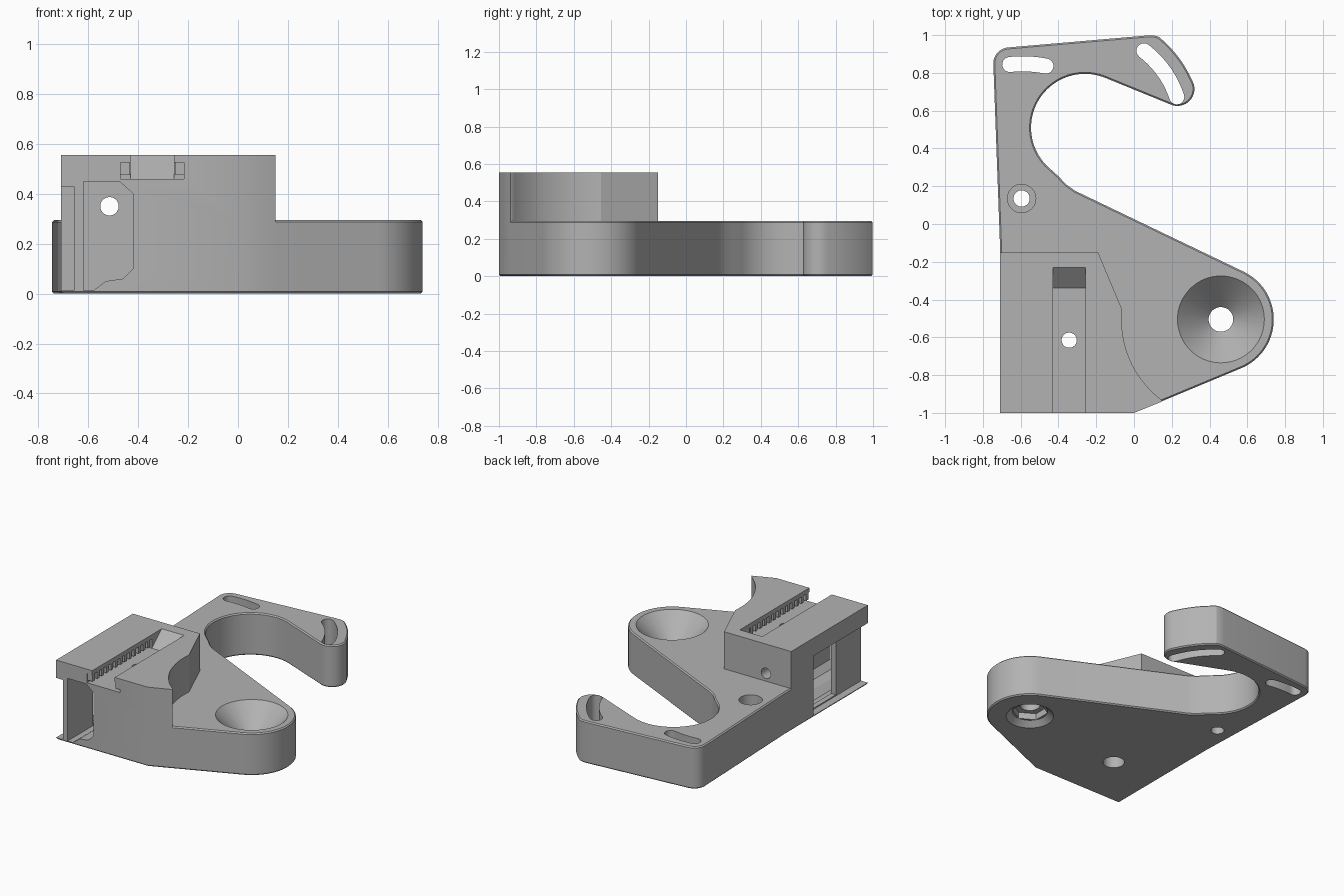
import bpy, bmesh, math
from mathutils import Vector

old = bpy.data.objects.get("Cube")
if old:
    bpy.data.objects.remove(old, do_unlink=True)

grey = bpy.data.materials.new("plain_grey")
grey.use_nodes = True
COLOUR = (0.45, 0.45, 0.45, 1)
grey.diffuse_color = COLOUR
grey.node_tree.nodes["Principled BSDF"].inputs["Base Color"].default_value = COLOUR

BASE_TOP, BLOCK_TOP, LOW, HIGH = 0.295, 0.555, -0.1, 0.8


def arc(cx, cy, r, a0, a1, n=24):
    angles = [math.radians(a0 + (a1 - a0) * i / n) for i in range(n + 1)]
    return [(cx + r * math.cos(a), cy + r * math.sin(a)) for a in angles]


def slot(cx, cy, r, a0, a1, half):
    """Curved slot outline with round ends."""
    (ex, ey), (sx, sy) = arc(cx, cy, r, a1, a0, 1)
    return (arc(cx, cy, r + half, a0, a1, 10) + arc(ex, ey, half, a1, a1 + 180, 10)[1:-1]
            + arc(cx, cy, r - half, a1, a0, 10) + arc(sx, sy, half, a0 + 180, a0 + 360, 10)[1:-1])


def rect(u0, v0, u1, v1):
    return [(u0, v0), (u1, v0), (u1, v1), (u0, v1)]


def to_object(name, bm):
    bmesh.ops.recalc_face_normals(bm, faces=bm.faces)
    mesh = bpy.data.meshes.new(name)
    bm.to_mesh(mesh)
    bm.free()
    mesh.materials.append(grey)
    ob = bpy.data.objects.new(name, mesh)
    bpy.context.collection.objects.link(ob)
    return ob


def prism(name, pts, lo, hi, axis="z"):
    """Extrude an outline from lo to hi along an axis."""
    place = {"x": lambda u, v: (lo, u, v), "y": lambda u, v: (u, lo, v),
             "z": lambda u, v: (u, v, lo)}[axis]
    bm = bmesh.new()
    face = bm.faces.new([bm.verts.new(place(u, v)) for u, v in pts])
    grown = bmesh.ops.extrude_face_region(bm, geom=[face])["geom"]
    step = Vector([(hi - lo) * (axis == a) for a in "xyz"])
    bmesh.ops.translate(bm, vec=step, verts=[g for g in grown if isinstance(g, bmesh.types.BMVert)])
    return to_object(name, bm)


def cone(name, x, y, z0, z1, r0, r1, sides=48):
    bm = bmesh.new()
    bmesh.ops.create_cone(bm, cap_ends=True, segments=sides, radius1=r0, radius2=r1, depth=z1 - z0)
    bmesh.ops.translate(bm, vec=(x, y, (z0 + z1) / 2), verts=bm.verts)
    return to_object(name, bm)


def apply(ob, kind, **settings):
    mod = ob.modifiers.new(kind, kind)
    for key, value in settings.items():
        setattr(mod, key, value)
    bpy.context.view_layer.objects.active = ob
    bpy.ops.object.modifier_apply(modifier=mod.name)


def combine(ob, tool, operation="DIFFERENCE"):
    apply(ob, "BOOLEAN", operation=operation, object=tool, solver="EXACT")
    bpy.data.objects.remove(tool, do_unlink=True)


# Hooked base plate
outline = [(-0.71, -1), (0, -1)]
outline += arc(0.46, -0.505, 0.28, -68, 64)
outline += [(-0.31, 0.175), (-0.36, 0.21), (-0.4, 0.253)]
outline += arc(-0.26, 0.51, 0.285, 228, 67, 36)
outline += arc(0.23, 0.715, 0.09, 247, 386, 16)
outline += arc(-0.26, 0.51, 0.62, 25, 51, 10)
outline += [(0.105, 0.998), (0.07, 0.998)]
outline += arc(-0.66, 0.85, 0.085, 95, 178, 10)
outline += [(-0.71, -0.1)]
body = prism("mount_body", outline, 0, BASE_TOP)
apply(body, "BEVEL", width=0.008, segments=1, limit_method="ANGLE", angle_limit=math.radians(60))

# Raised block with a concave side around the cone seat
block = [(-0.71, -1), (0, -1), (0.15, -0.9395)]
block += arc(0.46, -0.51, 0.525, 233, 174)
block += [(-0.19, -0.15), (-0.71, -0.15)]
combine(body, prism("block", block, 0.01, BLOCK_TOP), "UNION")

# Slots in the hook
combine(body, prism("end_slot", slot(-0.26, 0.51, 0.513, 18.5, 52.5, 0.04), LOW, HIGH))
combine(body, prism("corner_slot", slot(-0.59, 0.2, 0.648, 79, 96, 0.04), LOW, HIGH))

# Counterbored screw hole in the arm
combine(body, cone("arm_hole", -0.595, 0.135, LOW, HIGH, 0.043, 0.043))
combine(body, cone("arm_counterbore", -0.595, 0.135, 0.2, 0.4, 0.075, 0.075))

# Conical seat, with a hexagonal nut pocket underneath
SEAT = (0.46, -0.505)
combine(body, cone("seat_cone", *SEAT, BASE_TOP - 0.165, BASE_TOP + 0.001, 0.065, 0.231, 64))
combine(body, cone("seat_hole", *SEAT, LOW, HIGH, 0.065, 0.065))
combine(body, cone("nut_lead_in", *SEAT, -0.001, 0.035, 0.156, 0.115))
combine(body, cone("nut_pocket", *SEAT, LOW, 0.08, 0.115, 0.115, 6))

# Rail groove: narrow neck with a ramped end, wide channel under the lips
FLOOR, MID = 0.46, -0.343
ramp = [(-1.1, FLOOR), (-0.34, FLOOR), (-0.23, BLOCK_TOP), (-0.23, HIGH), (-1.1, HIGH)]
combine(body, prism("groove_neck", ramp, MID - 0.087, MID + 0.087, "x"))
combine(body, prism("groove_channel", rect(MID - 0.127, FLOOR, MID + 0.127, 0.525), -1.1, -0.34, "y"))
combine(body, cone("rail_hole", MID, -0.615, LOW, HIGH, 0.04, 0.04))
combine(body, cone("rail_counterbore", MID, -0.615, LOW, 0.3, 0.07, 0.07))

# Front chamber, side recess, the window joining them and a rear cable hole
chamber = [(-0.62, 0.012), (-0.58, 0.012), (-0.53, 0.05), (-0.46, 0.06), (-0.42, 0.1),
           (-0.42, 0.4), (-0.475, 0.45), (-0.62, 0.45)]
combine(body, prism("chamber", chamber, -1.1, -0.4, "y"))
combine(body, prism("side_recess", rect(-0.9, 0.012, -0.657, 0.43), -1.1, -0.4, "y"))
combine(body, prism("side_window", rect(-0.72, 0.02, -0.44, 0.42), -0.7, -0.6, "x"))
combine(body, prism("rear_hole", arc(-0.515, 0.35, 0.037, 0, 345, 23), -0.5, 0, "y"))

# Rows of teeth along both sides of the channel
bm = bmesh.new()
for side in (-1, 1):
    for i in range(13):
        tooth = bmesh.ops.create_cube(bm, size=1)["verts"]
        bmesh.ops.scale(bm, vec=(0.038, 0.026, 0.05), verts=tooth)
        bmesh.ops.translate(bm, vec=(MID + side * 0.109, -0.98 + i * 0.051, 0.501), verts=tooth)
teeth = to_object("rack_teeth", bm)

# Smooth curved walls, keep edges crisp
bpy.context.view_layer.update()
bpy.ops.object.select_all(action="DESELECT")
for ob in (body, teeth):
    ob.select_set(True)
bpy.context.view_layer.objects.active = body
bpy.ops.object.shade_smooth_by_angle(angle=math.radians(25))
